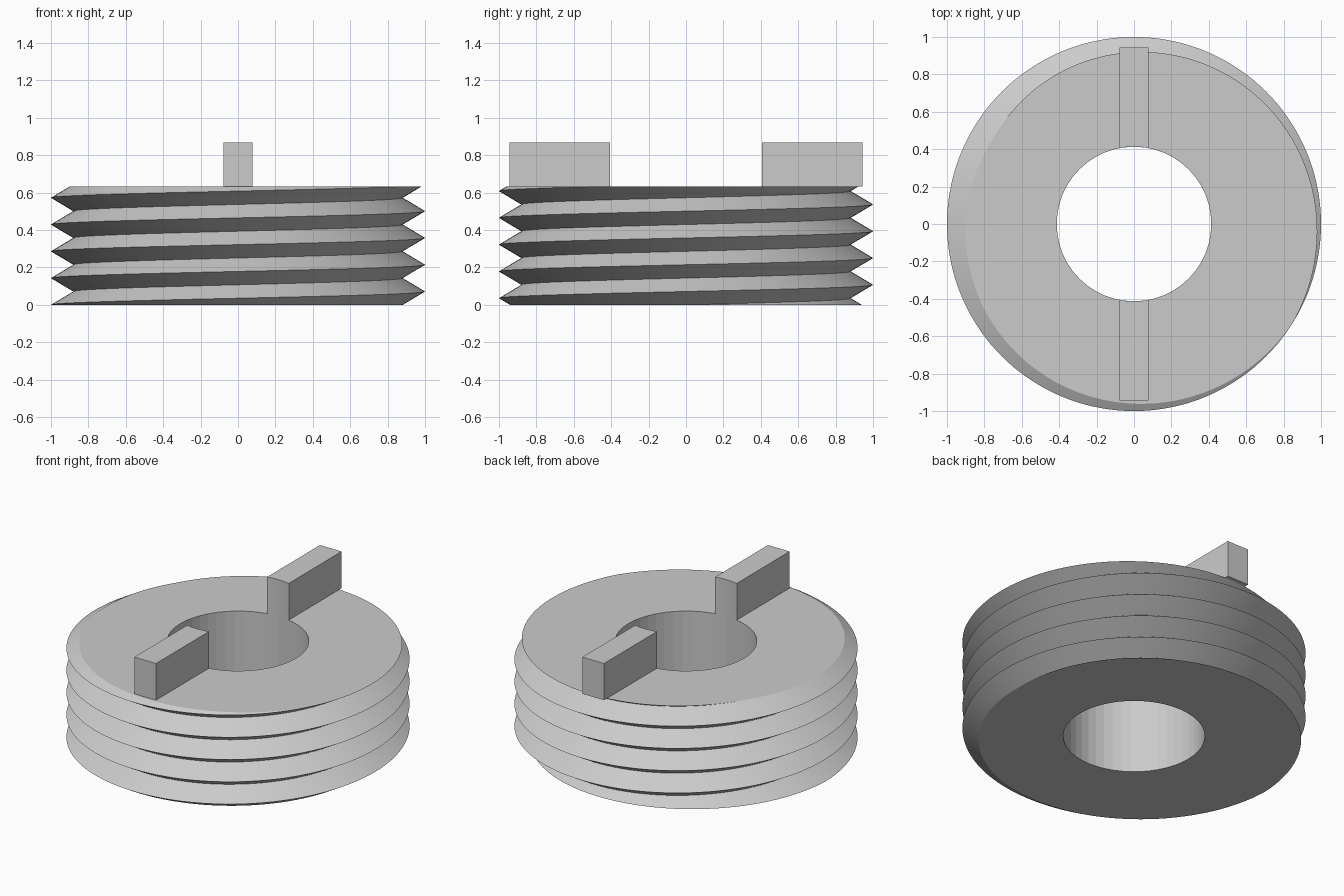
import bpy, bmesh, math
from math import sin, cos, pi

cube = bpy.data.objects.get("Cube")
if cube:
    bpy.data.objects.remove(cube)

HEIGHT, PITCH = 0.632, 0.1432
CREST, ROOT, BORE = 1.0, 0.88, 0.413
SEGMENTS = 144

grey = bpy.data.materials.new("plain grey")
grey.use_nodes = True
colour = (0.6, 0.6, 0.6, 1)
grey.diffuse_color = colour
grey.node_tree.nodes["Principled BSDF"].inputs["Base Color"].default_value = colour


def finish(bm, name):
    bmesh.ops.remove_doubles(bm, verts=bm.verts, dist=1e-5)
    bmesh.ops.recalc_face_normals(bm, faces=bm.faces)
    mesh = bpy.data.meshes.new(name)
    bm.to_mesh(mesh)
    bm.free()
    mesh.materials.append(grey)
    obj = bpy.data.objects.new(name, mesh)
    bpy.context.collection.objects.link(obj)
    return obj


def thread_radius(turn, z):
    """Triangular thread: root at phase 0, crest at phase one half."""
    phase = (z / PITCH - turn) % 1
    return ROOT + (CREST - ROOT) * (1 - abs(2 * phase - 1))


# Threaded ring: a helical profile clipped flat at both ends, with a plain bore
bm = bmesh.new()
rows = range(-2, math.ceil(2 * HEIGHT / PITCH) + 1)
columns = []
for i in range(SEGMENTS + 1):
    turn = i / SEGMENTS
    a, b = 2 * pi * turn, 2 * pi * (i // 3 * 3) / SEGMENTS
    column = [bm.verts.new((BORE * cos(b), BORE * sin(b), 0))]
    for j in rows:
        z = min(max(PITCH * (turn + j / 2), 0), HEIGHT)
        r = thread_radius(turn, z)
        column.append(bm.verts.new((r * cos(a), r * sin(a), z)))
    column.append(bm.verts.new((BORE * cos(b), BORE * sin(b), HEIGHT)))
    columns.append(column)
for left, right in zip(columns, columns[1:]):
    for k in range(len(left)):
        n = (k + 1) % len(left)
        bm.faces.new((left[k], right[k], right[n], left[n]))
ring = finish(bm, "threaded_ring")
bpy.ops.object.select_all(action="DESELECT")
ring.select_set(True)
bpy.context.view_layer.objects.active = ring
bpy.ops.object.shade_smooth_by_angle(angle=math.radians(30))
# The bore keeps its flat facets
for face in ring.data.polygons:
    if face.center.xy.length < BORE + 0.01:
        face.use_smooth = False

# Two drive lugs, hollowed at the inner end to follow the bore
HALF_WIDTH, LUG_END, LUG_TOP = 0.077, 0.943, 0.868
for side, name in ((-1, "front_lug"), (1, "back_lug")):
    bm = bmesh.new()
    outline = [(-HALF_WIDTH, LUG_END), (HALF_WIDTH, LUG_END)]
    for k in range(5):
        x = HALF_WIDTH * (1 - k / 2)
        outline.append((x, math.sqrt(BORE ** 2 - x ** 2)))
    base = bm.faces.new([bm.verts.new((x, side * y, HEIGHT)) for x, y in outline])
    top = bmesh.ops.extrude_face_region(bm, geom=[base], use_keep_orig=True)
    raised = [v for v in top["geom"] if isinstance(v, bmesh.types.BMVert)]
    bmesh.ops.translate(bm, verts=raised, vec=(0, 0, LUG_TOP - HEIGHT))
    finish(bm, name)
